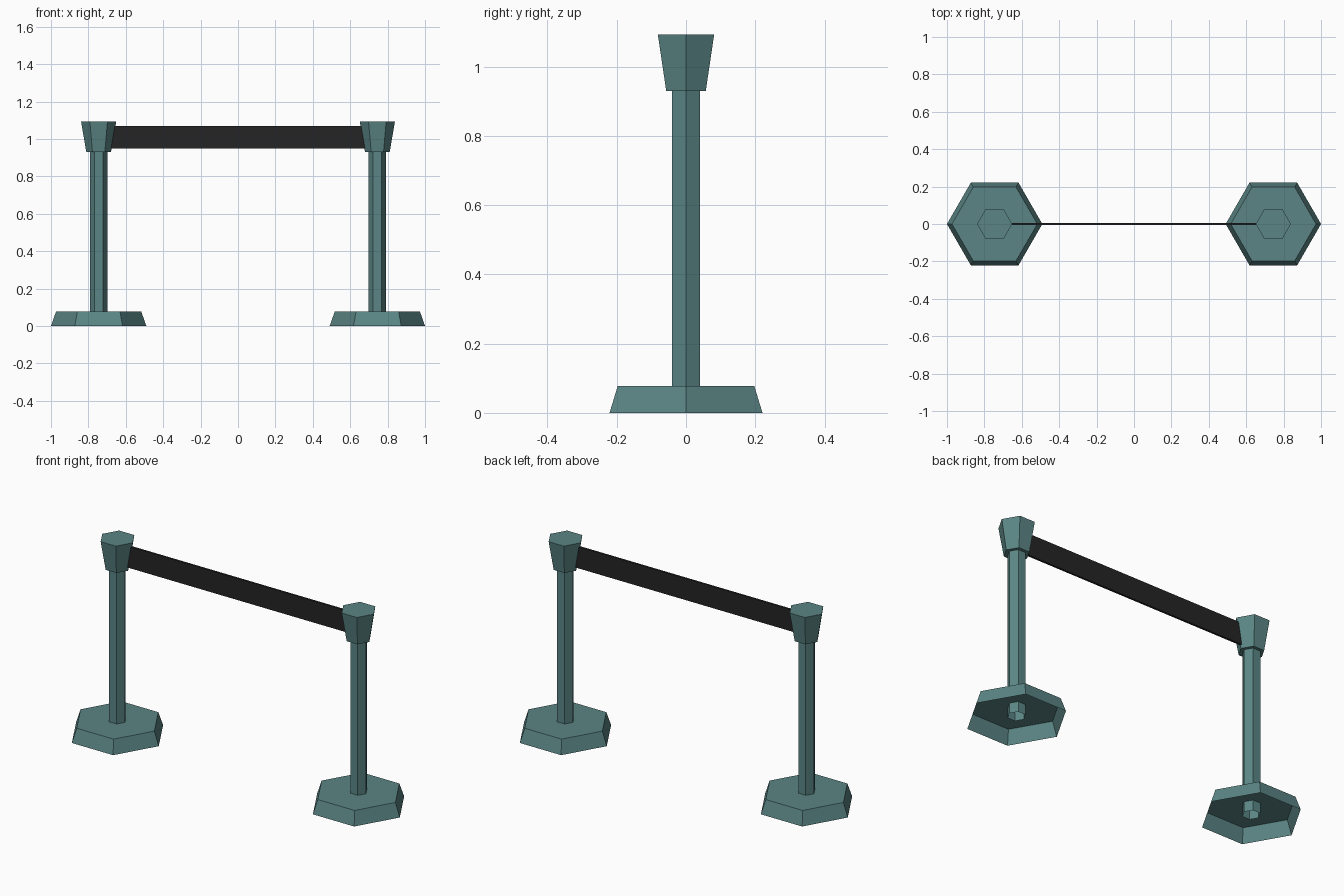
import bpy, bmesh, math
from mathutils import Matrix

if "Cube" in bpy.data.objects:
    bpy.data.objects.remove(bpy.data.objects["Cube"])


def material(name, rgb):
    m = bpy.data.materials.new(name)
    m.diffuse_color = (*rgb, 1)
    m.use_nodes = True
    m.node_tree.nodes["Principled BSDF"].inputs["Base Color"].default_value = m.diffuse_color
    return m


teal = material("grey teal", (0.105, 0.235, 0.235))
black = material("belt black", (0.018, 0.018, 0.018))


def finish(name, bm, mat):
    me = bpy.data.meshes.new(name)
    bm.to_mesh(me)
    bm.free()
    me.materials.append(mat)
    ob = bpy.data.objects.new(name, me)
    bpy.context.collection.objects.link(ob)
    return ob


def hex_part(name, x, r_low, r_high, z_low, z_high, bottom=False, top=False):
    """Six-sided tapered shell with corners on the x axis; end caps optional."""
    bm = bmesh.new()
    rings = [[bm.verts.new((x + r * math.cos(i * math.pi / 3),
                            r * math.sin(i * math.pi / 3), z)) for i in range(6)]
             for r, z in ((r_low, z_low), (r_high, z_high))]
    lo, hi = rings
    for i in range(6):
        j = (i + 1) % 6
        bm.faces.new((lo[i], lo[j], hi[j], hi[i]))
    if top:
        bm.faces.new(hi)
    if bottom:
        bm.faces.new(lo[::-1])
    return finish(name, bm, teal)


for side, x in (("left", -0.745), ("right", 0.745)):
    # Foot is hollow underneath, with the post poking through it
    hex_part(side + "_base", x, 0.255, 0.228, 0, 0.077, top=True)
    hex_part(side + "_post", x, 0.046, 0.046, 0.02, 0.94)
    hex_part(side + "_head", x, 0.066, 0.094, 0.93, 1.093, bottom=True, top=True)

# Flat belt stretched between the heads
bm = bmesh.new()
bmesh.ops.create_cube(bm, size=1, matrix=Matrix.Translation((0, 0, 1.01))
                      @ Matrix.Diagonal((1.38, 0.012, 0.12, 1)))
finish("belt", bm, black)
